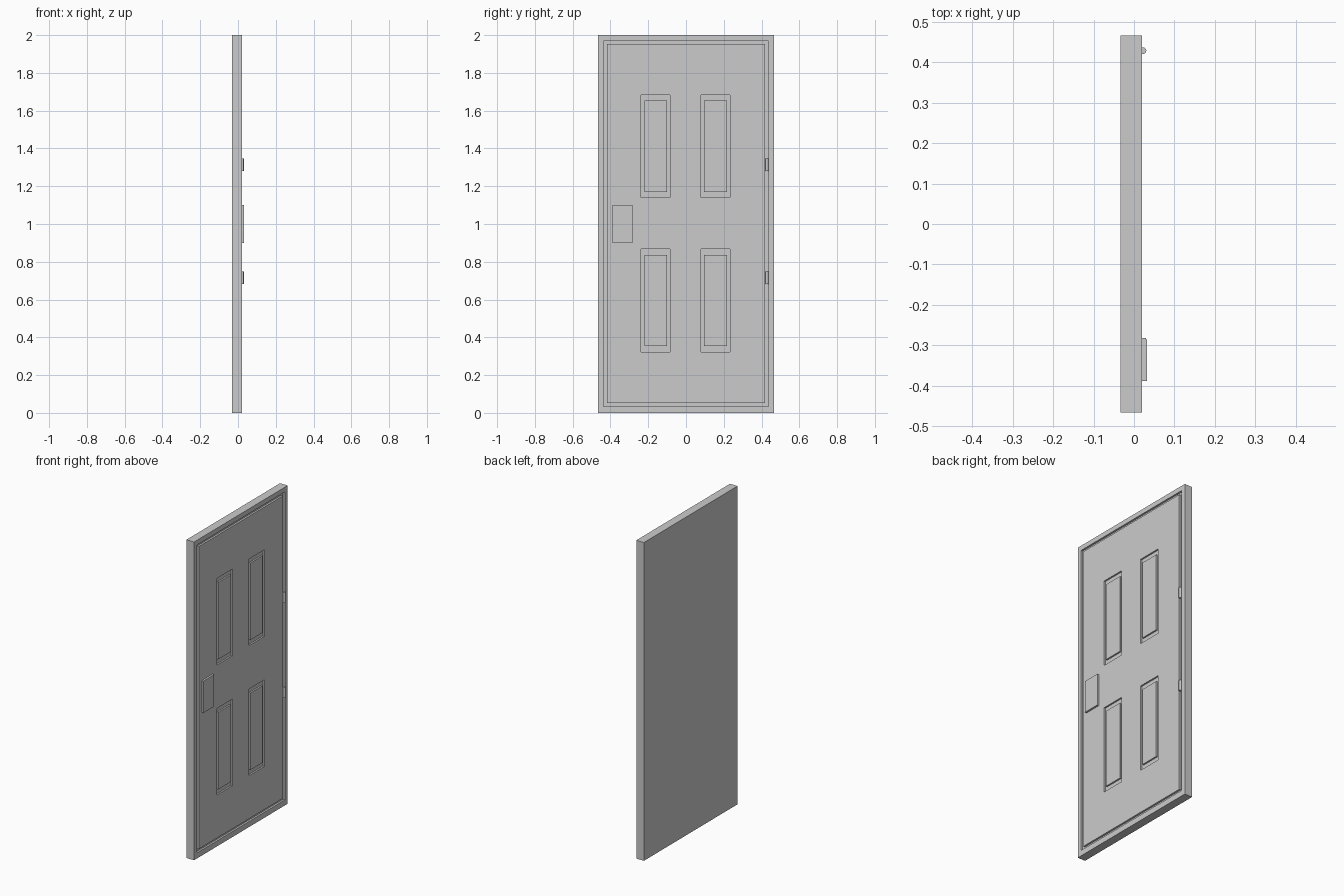
import bpy, bmesh, math

if "Cube" in bpy.data.objects:
    bpy.data.objects.remove(bpy.data.objects["Cube"])

FACE = 0.02   # front face of frame and leaf (door faces +x)


def make_object(name, bm):
    bmesh.ops.recalc_face_normals(bm, faces=bm.faces)
    mesh = bpy.data.meshes.new(name)
    bm.to_mesh(mesh)
    bm.free()
    ob = bpy.data.objects.new(name, mesh)
    bpy.context.collection.objects.link(ob)
    return ob


def box(name, x, y, z):
    bm = bmesh.new()
    bmesh.ops.create_cube(bm, size=1)
    for v in bm.verts:
        v.co = [(a + b) / 2 + c * (b - a) for c, (a, b) in zip(v.co, (x, y, z))]
    return make_object(name, bm)


def ring(name, x, y, z, wy, wz):
    """Rectangular ring: outer size y by z, border widths wy and wz."""
    def loop(bm, px, dy, dz):
        return [bm.verts.new((px, a, b)) for a, b in (
            (y[0] + dy, z[0] + dz), (y[1] - dy, z[0] + dz),
            (y[1] - dy, z[1] - dz), (y[0] + dy, z[1] - dz))]
    bm = bmesh.new()
    loops = [loop(bm, x[0], 0, 0), loop(bm, x[1], 0, 0),
             loop(bm, x[1], wy, wz), loop(bm, x[0], wy, wz)]
    for a, b in zip(loops, loops[1:] + loops[:1]):
        for i in range(4):
            j = (i + 1) % 4
            bm.faces.new((a[i], a[j], b[j], b[i]))
    return make_object(name, bm)


def cut(target, cutter):
    cutter.hide_render = True
    mod = target.modifiers.new("cut", 'BOOLEAN')
    mod.operation = 'DIFFERENCE'
    mod.solver = 'EXACT'
    mod.object = cutter
    bpy.context.view_layer.objects.active = target
    bpy.ops.object.modifier_apply(modifier=mod.name)
    bpy.data.objects.remove(cutter)


# Frame with a shallow tray for the leaf
frame = box("door_frame", (-0.033, FACE), (-0.465, 0.465), (0, 2))
cut(frame, box("tray_cutter", (FACE - 0.012, 0.1), (-0.437, 0.437), (0.035, 1.97)))

# Door leaf, leaving a narrow gap to the frame
leaf = box("door_leaf", (0, FACE), (-0.417, 0.417), (0.052, 1.953))

# Grooves outlining the four panels
for y in ((-0.237, -0.084), (0.08, 0.233)):
    for z in ((0.323, 0.867), (1.14, 1.684)):
        cut(leaf, ring("panel_cutter", (FACE - 0.01, 0.1), y, z, 0.016, 0.03))

# Lock plate with a thin cover
box("lock_plate", (FACE - 0.002, 0.030), (-0.388, -0.282), (0.9, 1.1))
box("lock_cover", (0.029, 0.032), (-0.388, -0.285), (0.9, 1.1))

# Hinge barrels sitting in the gap
for label, z in (("lower", 0.715), ("upper", 1.313)):
    bpy.ops.mesh.primitive_cylinder_add(vertices=16, radius=0.008, depth=0.066,
                                        location=(0.0225, 0.428, z))
    bpy.context.object.name = label + "_hinge"
    bpy.ops.object.shade_smooth_by_angle(angle=math.radians(30))
